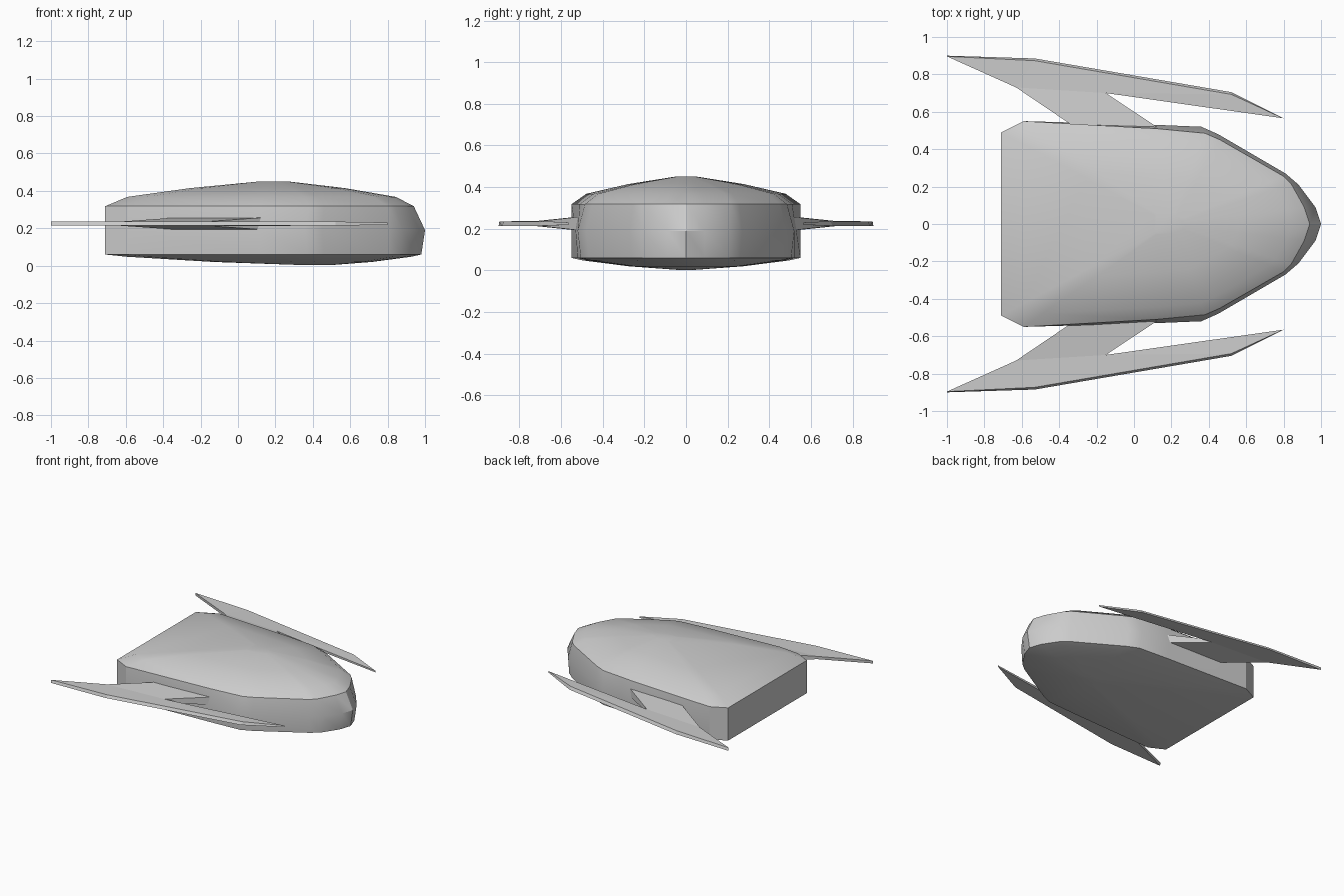
import bpy, bmesh, math

if "Cube" in bpy.data.objects:
    bpy.data.objects.remove(bpy.data.objects["Cube"])


def finish(bm, name, angle):
    bmesh.ops.recalc_face_normals(bm, faces=bm.faces)
    me = bpy.data.meshes.new(name)
    bm.to_mesh(me)
    bm.free()
    ob = bpy.data.objects.new(name, me)
    bpy.context.collection.objects.link(ob)
    bpy.ops.object.select_all(action='DESELECT')
    ob.select_set(True)
    bpy.context.view_layer.objects.active = ob
    if angle:
        bpy.ops.object.shade_smooth_by_angle(angle=math.radians(angle))
    return ob


def mirrored(half):
    # half outline runs from the rear corner to the nose point on y = 0
    return half + [(x, -y) for x, y in reversed(half[:-1])]


def scaled(outline, cx, s, z):
    return [(cx + (x - cx) * s, y * s, z) for x, y in outline]


# Hull outlines: floor edge, widest belt and deck edge
rear = [(-0.71, 0.49), (-0.59, 0.55)]
low = mirrored(rear + [(0.12, 0.52), (0.37, 0.505), (0.46, 0.465), (0.81, 0.26),
                       (0.87, 0.21), (0.95, 0.09), (0.98, 0)])
belt = mirrored(rear + [(0.12, 0.53), (0.36, 0.52), (0.45, 0.48), (0.81, 0.27),
                        (0.88, 0.21), (0.97, 0.09), (1.0, 0)])
deck = mirrored(rear + [(0.12, 0.51), (0.38, 0.485), (0.46, 0.45), (0.80, 0.255),
                        (0.84, 0.215), (0.91, 0.09), (0.94, 0)])

# Hull: shallow belly, near-vertical wall and domed deck
rings = [scaled(low, 0.45, s, z) for s, z in ((0.08, 0.003), (0.5, 0.02), (0.9, 0.048), (1, 0.06))]
rings.append(scaled(belt, 0, 1, 0.19))
rings += [scaled(deck, 0.2, s, z) for s, z in ((1, 0.318), (0.87, 0.368), (0.5, 0.415), (0.1, 0.45))]

bm = bmesh.new()
loops = [[bm.verts.new(p) for p in r] for r in rings]
n = len(low)
for a, b in zip(loops, loops[1:]):
    for i in range(n):
        j = (i + 1) % n
        bm.faces.new((a[i], a[j], b[j], b[i]))
bm.faces.new(loops[0])
bm.faces.new(loops[-1])
finish(bm, "hull", 28)

# Swept side blades, each joined to the hull by a thickening root
# (x, y, half thickness, inset of the upper outer edge)
plan = [(-1.0, 0.90, 0.011, 0.004), (-0.53, 0.885, 0.011, 0.012),
        (0.52, 0.705, 0.011, 0.012), (0.80, 0.565, 0.006, 0),
        (-0.15, 0.70, 0.012, 0), (0.17, 0.487, 0.035, 0),
        (-0.29, 0.50, 0.035, 0), (-0.63, 0.73, 0.011, 0)]
patches = [(0, 1, 7), (1, 2, 4, 7), (2, 3, 4), (4, 5, 6, 7)]

for name, side in (("left_blade", 1), ("right_blade", -1)):
    bm = bmesh.new()
    top = [bm.verts.new((x, side * (y - d), 0.225 + t)) for x, y, t, d in plan]
    bottom = [bm.verts.new((x, side * y, 0.225 - t)) for x, y, t, d in plan]
    for p in patches:
        bm.faces.new([top[i] for i in p])
        bm.faces.new([bottom[i] for i in reversed(p)])
    for i in range(len(plan)):
        j = (i + 1) % len(plan)
        bm.faces.new((top[i], top[j], bottom[j], bottom[i]))
    finish(bm, name, 0)
